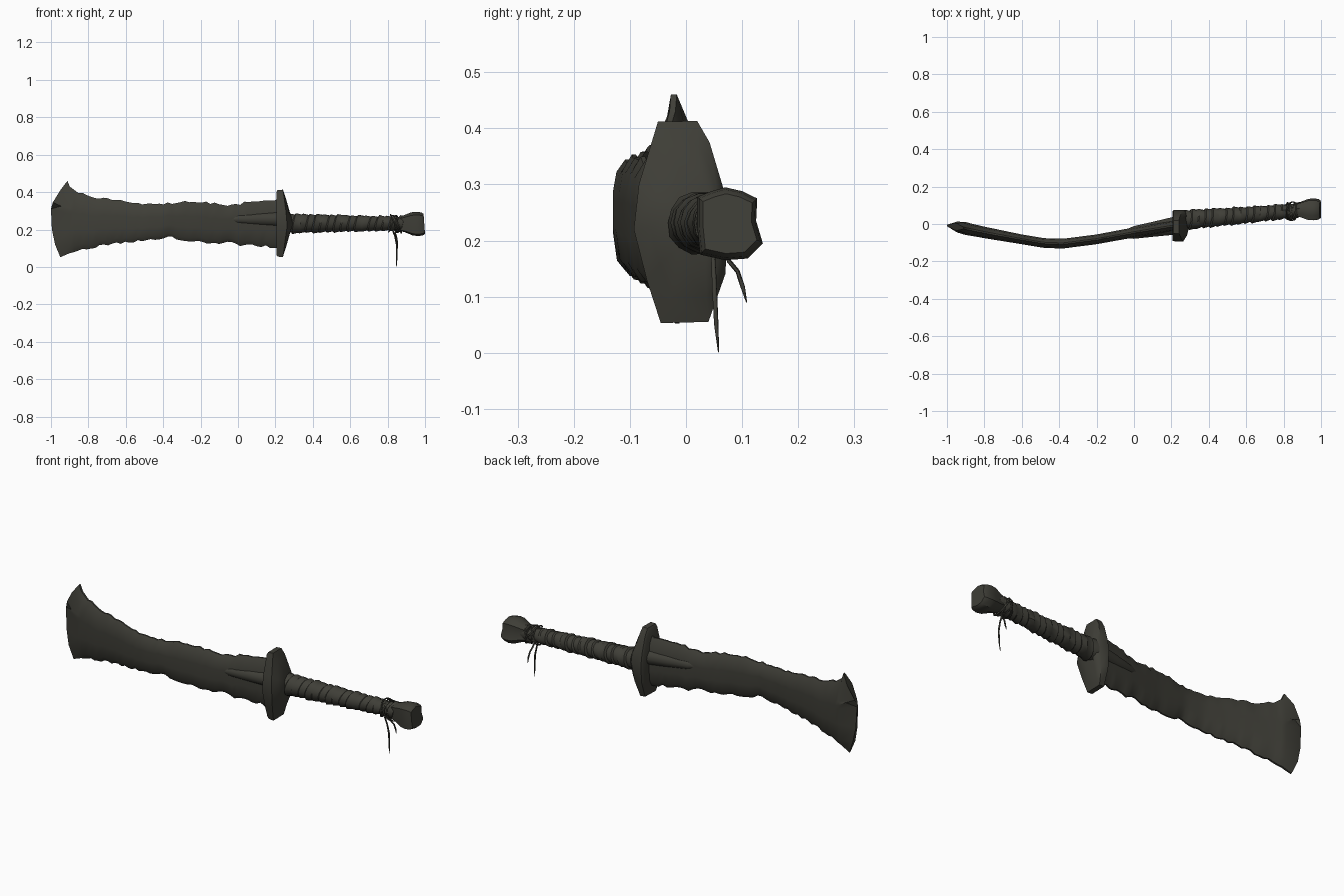
import bpy, bmesh, math, random
from mathutils import Vector

if "Cube" in bpy.data.objects:
    bpy.data.objects.remove(bpy.data.objects["Cube"])

random.seed(4)
iron = bpy.data.materials.new("dark olive iron")
iron.diffuse_color = (0.05, 0.049, 0.039, 1)
iron.use_nodes = True
iron.node_tree.nodes["Principled BSDF"].inputs["Base Color"].default_value = iron.diffuse_color


def interp(table, x):
    for (a, va), (b, vb) in zip(table, table[1:]):
        if x <= b:
            t = max(0, (x - a) / (b - a))
            return va + (vb - va) * t
    return table[-1][1]


def finish(ob, angle=35):
    ob.data.materials.append(iron)
    bpy.ops.object.select_all(action='DESELECT')
    ob.select_set(True)
    bpy.context.view_layer.objects.active = ob
    bpy.ops.object.shade_smooth_by_angle(angle=math.radians(angle))


def loft(name, rings, angle=35):
    """Skin closed rings of equal length and cap both ends."""
    bm = bmesh.new()
    vs = [[bm.verts.new(p) for p in r] for r in rings]
    n = len(rings[0])
    for a, b in zip(vs, vs[1:]):
        for i in range(n):
            j = (i + 1) % n
            bm.faces.new((a[i], a[j], b[j], b[i]))
    bm.faces.new(vs[0])
    bm.faces.new(vs[-1][::-1])
    bmesh.ops.recalc_face_normals(bm, faces=bm.faces)
    me = bpy.data.meshes.new(name)
    bm.to_mesh(me)
    bm.free()
    ob = bpy.data.objects.new(name, me)
    bpy.context.collection.objects.link(ob)
    finish(ob, angle)
    return ob


# Blade: bent, flared toward the tip, with ragged edges
top = [(-.9, .435), (-.87, .41), (-.8, .378), (-.7, .365), (-.6, .35), (-.5, .333), (-.4, .34),
       (-.3, .348), (-.2, .348), (-.1, .34), (-.03, .33), (.05, .348), (.15, .358), (.24, .367)]
bottom = [(-.9, .078), (-.8, .098), (-.7, .118), (-.6, .132), (-.5, .14), (-.41, .148), (-.37, .17),
          (-.33, .146), (-.2, .134), (-.1, .124), (-.05, .132), (0, .113), (.1, .113), (.24, .1)]
bend = [(-1, -.008), (-.92, -.02), (-.8, -.045), (-.6, -.082), (-.48, -.102), (-.38, -.105),
        (-.2, -.082), (0, -.045), (.24, -.005)]
half = [(-1, .004), (-.93, .036), (-.85, .032), (-.6, .026), (-.2, .026), (.24, .028)]
rows = [0, .1, .35, .58, .63, .68, .88, 1]
thick = [.15, .75, 1, 1, 1, 1, .75, .15]
tip = [(-.95, .052), (-.978, .12), (-.995, .2), (-1, .31),
       (-.945, .325), (-.99, .345), (-.95, .41), (-.912, .46)]


def section(points):
    front, back = [], []
    for (x, z), k in zip(points, thick):
        y, h = interp(bend, x), interp(half, x) * k
        front.append((x, y - h, z))
        back.append((x, y + h, z))
    return front + back[::-1]


rings = [section(tip)]
x = -.9
while x < .24:
    zt = interp(top, x) + random.uniform(-.008, .005)
    zb = interp(bottom, x) + random.uniform(-.006, .008)
    rings.append(section([(x, zb + (zt - zb) * t) for t in rows]))
    x += .0228
loft("blade", rings, 40)

# Raised tongue on both faces beside the guard
tongue = []
for x, r, h in ((-.06, .008, .02), (0, .03, .034), (.1, .038, .04), (.24, .045, .05)):
    tongue.append([(x, interp(bend, x) + h * math.cos(i * math.pi / 6),
                    .255 + r * math.sin(i * math.pi / 6)) for i in range(12)])
loft("blade_tongue", tongue, 60)

# Guard: tall faceted plate swelling toward the grip
outline = [(.02, .413), (.042, .375), (.066, .295), (.076, .235), (.07, .14), (.04, .055),
           (-.045, .053), (-.07, .13), (-.093, .22), (-.084, .3), (-.05, .412)]


def guard_ring(x0, swell, scale, dy):
    return [(x0 + swell * (1 - abs(z - .235) / .18), -.006 + (y + .006) * scale + dy,
             .235 + (z - .235) * scale) for y, z in outline]


loft("guard", [guard_ring(.205, 0, .93, -.004), guard_ring(.212, 0, .99, 0),
               guard_ring(.24, .025, 1, 0), guard_ring(.255, .03, .75, .008),
               guard_ring(.27, .025, .45, .02)], 40)

# Grip: slanted overlapping wraps
axis = [(.25, .02), (.6, .048), (.9, .075), (1, .082)]
grip = []
for k in range(17):
    x0 = .265 + k * .037
    r = .052 - .013 * min(1, k / 13)
    if k % 3 == 1:
        r += .003
    for dx, dr in ((0, .003), (.03, -.004)):
        ring = []
        for i in range(14):
            a = i * math.tau / 14
            rr = r + dr + random.uniform(-.0015, .0015)
            xx = x0 + dx + .012 * math.sin(a + .5)
            ring.append((xx, interp(axis, xx) + rr * math.cos(a), .232 + rr * math.sin(a)))
        grip.append(ring)
loft("grip", grip, 35)

# Pommel: flared, uneven knob
knob = [(.02, .278), (.045, .288), (.07, .295), (.1, .288), (.127, .275), (.125, .235),
        (.137, .195), (.11, .168), (.07, .165), (.025, .175), (.02, .225)]


def pommel_ring(x, s):
    return [(x - (z - .23) * .06, .077 + (y - .077) * s, .231 + (z - .231) * s) for y, z in knob]


loft("pommel", [pommel_ring(.865, .6), pommel_ring(.89, .7), pommel_ring(.93, .95),
                pommel_ring(.96, 1), pommel_ring(.985, .94), pommel_ring(.996, .82)], 40)


# Cord: loops and two hanging strands
def cord(name, points, radii, closed=False):
    cu = bpy.data.curves.new(name, 'CURVE')
    cu.dimensions = '3D'
    cu.bevel_depth = 1
    cu.bevel_resolution = 1
    cu.use_fill_caps = True
    sp = cu.splines.new('POLY')
    sp.points.add(len(points) - 1)
    for p, co, r in zip(sp.points, points, radii):
        p.co = (*co, 1)
        p.radius = r
    sp.use_cyclic_u = closed
    ob = bpy.data.objects.new(name, cu)
    bpy.context.collection.objects.link(ob)
    bpy.ops.object.select_all(action='DESELECT')
    ob.select_set(True)
    bpy.context.view_layer.objects.active = ob
    bpy.ops.object.convert(target='MESH')
    finish(bpy.context.object, 60)


for n, (x0, tilt, r) in enumerate(((.825, .02, .044), (.84, -.022, .046), (.85, .012, .046),
                                   (.845, .03, .05))):
    pts = []
    for i in range(18):
        a = i * math.tau / 18
        pts.append((x0 + tilt * math.sin(a + n), .068 + r * math.cos(a), .23 + r * math.sin(a)))
    cord(f"cord_loop_{n + 1}", pts, [.0035] * 18, True)

cord("cord_strand_long", [(.828, .046, .195), (.84, .049, .16), (.85, .051, .11), (.849, .054, .05),
                          (.847, .058, .001)], [.004, .004, .0045, .004, .001])
cord("cord_strand_short", [(.84, .07, .185), (.846, .077, .163), (.85, .092, .145),
                           (.853, .101, .118), (.852, .108, .09)], [.004, .004, .004, .004, .001])
